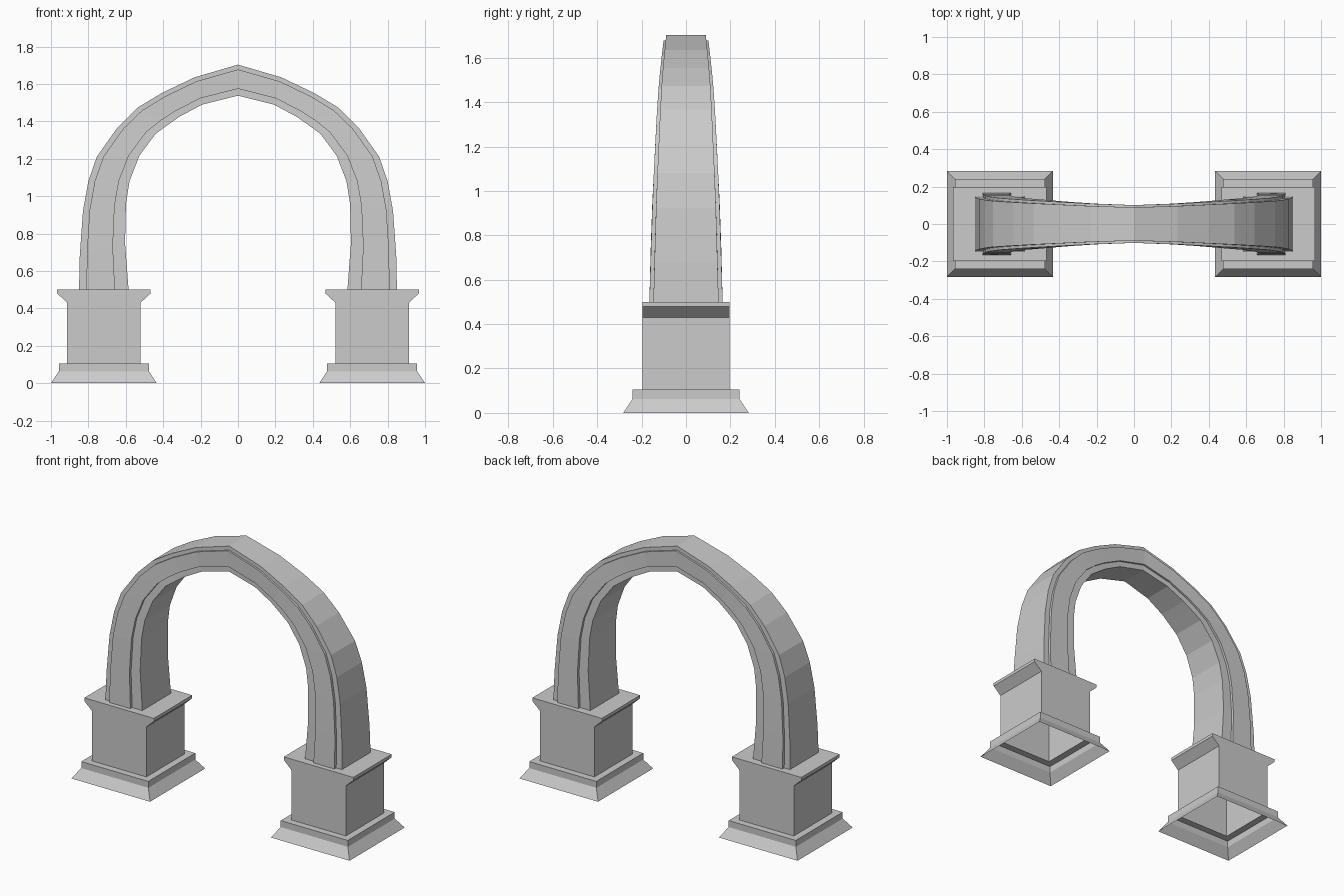
import bpy, bmesh

if "Cube" in bpy.data.objects:
    bpy.data.objects.remove(bpy.data.objects["Cube"])


def loft(name, rings, cap_start=True, cap_end=True):
    """Skin a series of closed rings into one flat-shaded object."""
    bm = bmesh.new()
    loops = [[bm.verts.new(p) for p in ring] for ring in rings]
    n = len(loops[0])
    for a, b in zip(loops, loops[1:]):
        for i in range(n):
            j = (i + 1) % n
            bm.faces.new((a[i], a[j], b[j], b[i]))
    if cap_start:
        bm.faces.new(loops[0][::-1])
    if cap_end:
        bm.faces.new(loops[-1])
    bmesh.ops.recalc_face_normals(bm, faces=bm.faces)
    mesh = bpy.data.meshes.new(name)
    bm.to_mesh(mesh)
    bm.free()
    obj = bpy.data.objects.new(name, mesh)
    bpy.context.collection.objects.link(obj)
    return obj


# Pedestals: hollow, open underneath; the top moulding flares sideways only
# (half width, half depth, height)
PEDESTAL = [(.283, .283, 0), (.241, .241, .063), (.241, .241, .105),
            (.196, .197, .105), (.196, .197, .43), (.25, .197, .48), (.25, .197, .5)]
for side, label in ((-1, "left"), (1, "right")):
    cx = side * .717
    rings = [[(cx + sx * hx, sy * hy, z) for sx, sy in ((-1, -1), (1, -1), (1, 1), (-1, 1))]
             for hx, hy, z in PEDESTAL]
    loft(label + "_pedestal", rings, cap_start=False)

# Arch stations: outer x, outer z, inner x, inner z, half depth
STATIONS = [
    (.85, .498, .585, .498, .147),
    (.846, .68, .604, .75, .142),
    (.829, .92, .599, .96, .135),
    (.80, 1.08, .58, 1.08, .129),
    (.755, 1.21, .527, 1.217, .123),
    (.645, 1.366, .44, 1.334, .116),
    (.537, 1.473, .313, 1.425, .109),
    (.404, 1.553, .25, 1.459, .103),
    (.232, 1.635, .19, 1.49, .096),
    (0, 1.703, 0, 1.537, .089),
]
# Keep the upper stations matched one to one with the inner corners
STATIONS[6:9] = [
    (.537, 1.473, .375, 1.381, .110),
    (.404, 1.553, .313, 1.425, .104),
    (.232, 1.635, .19, 1.49, .096),
]


def arch_ring(t, side, ox, oz, ix, iz, d):
    """Cross-section with a raised band on the front and back faces."""
    lip = .018 - .006 * t
    f1, f2 = .155, .725 + .05 * t
    half = [(0, d), (f1, d), (f1, d + lip), (f2, d + lip), (f2, d), (1, d)]
    section = [(f, -y) for f, y in half] + [(f, y) for f, y in reversed(half)]
    return [(side * (ox + (ix - ox) * f), y, oz + (iz - oz) * f) for f, y in section]


last = len(STATIONS) - 1
left = [arch_ring(i / last, -1, *s) for i, s in enumerate(STATIONS)]
right = [arch_ring(i / last, 1, *s) for i, s in enumerate(STATIONS)]
loft("arch", left + right[-2::-1])
